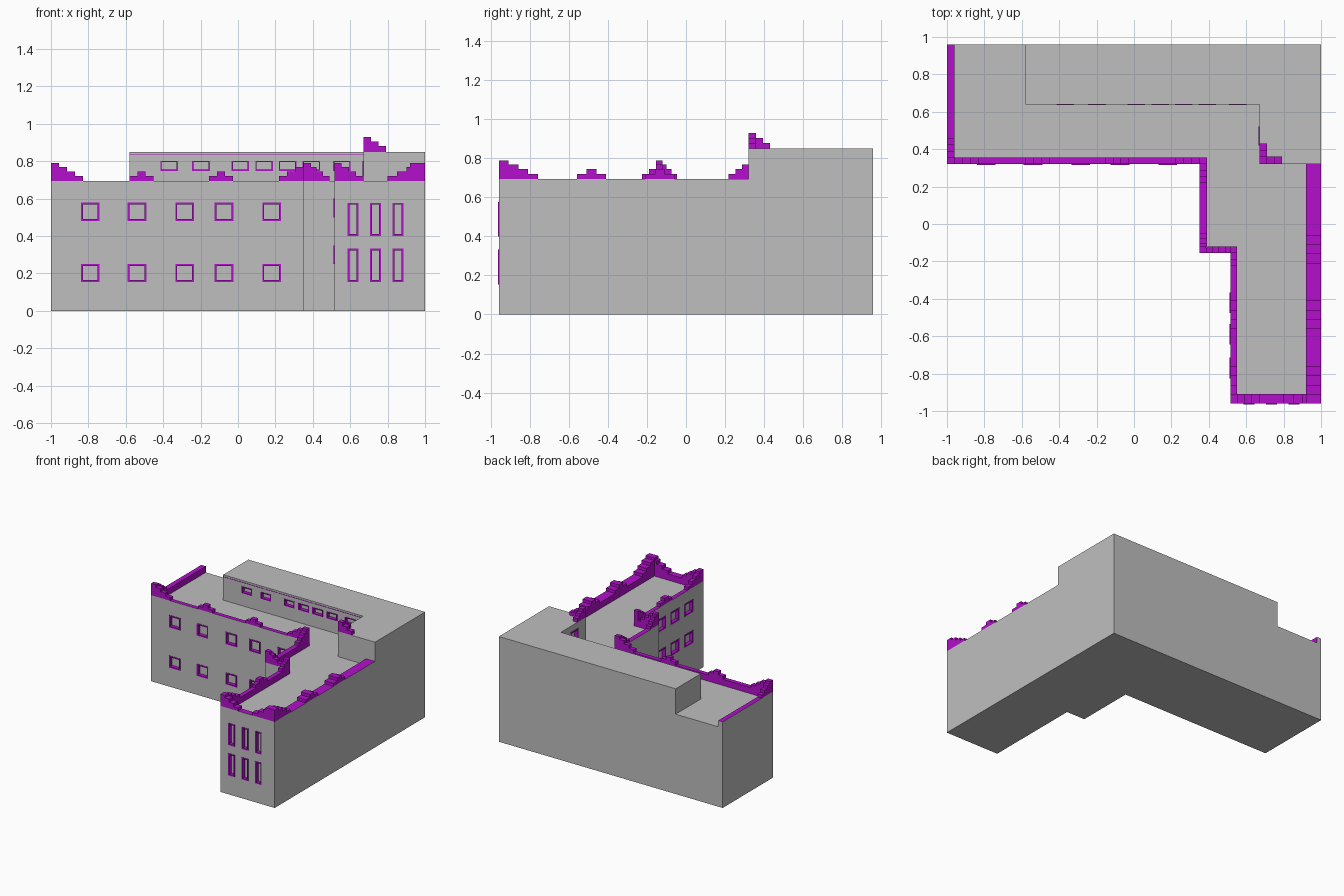
import bpy, bmesh
from mathutils import Vector

cube = bpy.data.objects.get("Cube")
if cube:
    bpy.data.objects.remove(cube)


def material(name, rgb):
    m = bpy.data.materials.new(name)
    m.use_nodes = True
    col = (*rgb, 1)
    m.diffuse_color = col
    m.node_tree.nodes["Principled BSDF"].inputs["Base Color"].default_value = col
    return m


GREY = material("wall grey", (0.52, 0.52, 0.52))
PURPLE = material("trim purple", (0.45, 0.005, 0.6))
DIRS = {"+x": (1, 0, 0), "-x": (-1, 0, 0), "+y": (0, 1, 0), "-y": (0, -1, 0)}
FLOOR, WALL, ROOF = 0.645, 0.695, 0.85


def finish(name, bm, mats):
    me = bpy.data.meshes.new(name)
    bm.to_mesh(me)
    bm.free()
    for m in mats:
        me.materials.append(m)
    ob = bpy.data.objects.new(name, me)
    bpy.context.scene.collection.objects.link(ob)
    return ob


def add_box(bm, xr, yr, zr, grey=()):
    """Purple box; faces looking along the listed directions are grey."""
    lo, hi = zip(sorted(xr), sorted(yr), sorted(zr))
    vs = bmesh.ops.create_cube(bm, size=1)["verts"]
    for v in vs:
        v.co = [hi[i] if v.co[i] > 0 else lo[i] for i in range(3)]
    for f in {f for v in vs for f in v.link_faces}:
        f.normal_update()
        if any(f.normal.dot(Vector(DIRS[g])) > 0.9 for g in grey):
            f.material_index = 1


def prism(name, pts, z0, z1):
    bm = bmesh.new()
    base = bm.faces.new([bm.verts.new((x, y, z0)) for x, y in pts])
    top = bmesh.ops.extrude_face_region(bm, geom=[base])["geom"]
    bmesh.ops.translate(bm, vec=(0, 0, z1 - z0),
                        verts=[v for v in top if isinstance(v, bmesh.types.BMVert)])
    bmesh.ops.recalc_face_normals(bm, faces=bm.faces)
    return finish(name, bm, [GREY])


# Main L-shaped block and the raised rear storey
main = prism("main_block", [(-1, .32), (.35, .32), (.35, -.155), (.515, -.155),
                            (.515, -.96), (1, -.96), (1, .96), (-1, .96)], 0, FLOOR)
upper = prism("upper_storey", [(-.58, .64), (.67, .64), (.67, .32),
                               (1, .32), (1, .96), (-.58, .96)], FLOOR, ROOF)

# Low parapet around the roof
bm = bmesh.new()
for xr, yr, grey in [
    ((-1, -.96), (.32, .96), ("-x", "-y", "+y")),
    ((-.96, .35), (.32, .355), ("-y",)),
    ((.35, .39), (-.155, .355), ("-x", "-y")),
    ((.39, .515), (-.155, -.12), ("-y",)),
    ((.515, .55), (-.96, -.12), ("-x", "-y")),
    ((.55, .92), (-.96, -.91), ("-y",)),
    ((.92, 1), (-.96, .32), ("+x", "-y")),
]:
    add_box(bm, xr, yr, (FLOOR, WALL), grey)
finish("parapet", bm, [PURPLE, GREY])

# Stepped crenellations: corner arms and small mid-wall bumps
bm = bmesh.new()
CORNER = (.79, .77, .745, .72)
BUMP = (.72, .745, .72)


def steps(axis, start, step, across, heights, grey=(), base=WALL):
    for i, h in enumerate(heights):
        along = (start + i * step, start + (i + 1) * step)
        xr, yr = (along, across) if axis == "x" else (across, along)
        add_box(bm, xr, yr, (base, h), grey)


REAR, SIDE, JOG = (.32, .355), (.515, .55), (-.155, -.12)
FRONT, RIGHT, INNER = (-.96, -.91), (.92, 1), (.35, .39)
steps("x", -1, .0425, REAR, CORNER)
steps("y", .32, .035, (-1, -.96), CORNER)
steps("x", -.58, .043, REAR, BUMP)
steps("x", -.155, .043, REAR, BUMP)
steps("x", .39, -.0425, REAR, CORNER)
steps("y", .355, -.034, INNER, CORNER)
steps("y", -.155, .027, INNER, CORNER)
steps("x", .35, .035, JOG, CORNER)
steps("y", -.12, -.035, SIDE, CORNER[1:])
steps("y", -.56, .05, SIDE, BUMP)
steps("y", -.96, .05, SIDE, CORNER)
steps("x", .515, .039, FRONT, CORNER)
steps("x", 1, -.05, FRONT, CORNER, ("+x",))
steps("y", -.96, .05, RIGHT, CORNER, ("+x",))
steps("y", -.56, .05, RIGHT, BUMP, ("+x",))
steps("y", -.21, .05, RIGHT, BUMP)
# Corner ornament on the upper storey
TOP = (.93, .905, .88)
steps("x", .67, .04, (.32, .36), TOP, base=ROOF)
steps("y", .32, .037, (.67, .71), TOP, base=ROOF)
finish("crenellations", bm, [PURPLE])


# Recessed windows with thin frames
def windows(name, body, axis, plane, spans, rows, depth=.025, t=.01):
    """Openings in the wall at -y (axis x) or -x (axis y)."""
    cut, frame = bmesh.new(), bmesh.new()

    def put(target, a, z, d):
        xr, yr = (a, d) if axis == "x" else (d, a)
        add_box(target, xr, yr, z)

    for a0, a1 in spans:
        for z0, z1 in rows:
            put(cut, (a0, a1), (z0, z1), (plane - .02, plane + depth))
            d = (plane - .004, plane + depth)
            put(frame, (a0, a1), (z0, z0 + t), d)
            put(frame, (a0, a1), (z1 - t, z1), d)
            put(frame, (a0, a0 + t), (z0 + t, z1 - t), d)
            put(frame, (a1 - t, a1), (z0 + t, z1 - t), d)
    cutter = finish(name + "_cutter", cut, [GREY])
    cutter.hide_render = True
    mod = body.modifiers.new("openings", "BOOLEAN")
    mod.operation = "DIFFERENCE"
    mod.solver = "EXACT"
    mod.object = cutter
    bpy.context.view_layer.objects.active = body
    bpy.ops.object.modifier_apply(modifier=mod.name)
    bpy.data.objects.remove(cutter)
    finish(name, frame, [PURPLE])


def around(centres, width):
    return [(c - width / 2, c + width / 2) for c in centres]


windows("courtyard_windows", main, "x", .32,
        around((-.79, -.54, -.285, -.075, .18), .1), [(.155, .25), (.48, .578)])
windows("front_tall_windows", main, "x", -.96,
        around((.615, .735, .855), .058), [(.155, .332), (.4, .577)])
windows("side_windows", main, "y", .515,
        around((-.42, -.59, -.77), .11), [(.25, .35), (.5, .6)])
windows("upper_windows", upper, "x", .64,
        around((-.368, -.198, .012, .14, .265, .392, .555), .094), [(.748, .802)], t=.007)
windows("upper_door", upper, "y", .67, [(.42, .52)], [(.66, .8)])

# Thin trim line under the upper roof edge
bm = bmesh.new()
add_box(bm, (-.58, .67), (.638, .641), (.832, .836))
finish("upper_trim_line", bm, [PURPLE])
